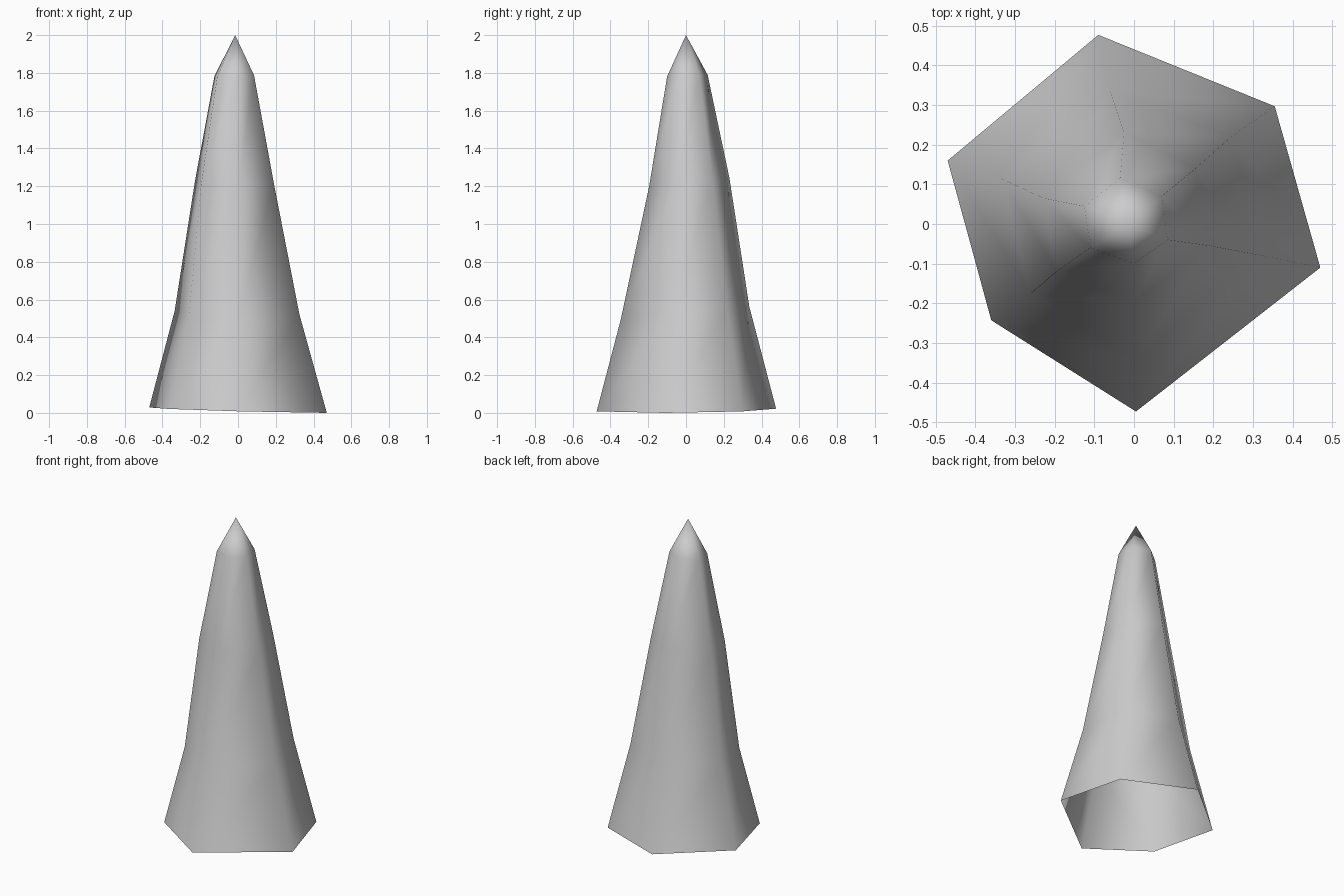
import bpy
import bmesh

# Remove the default cube
cube = bpy.data.objects.get("Cube")
if cube:
    bpy.data.objects.remove(cube, do_unlink=True)


def make_material(name, colour):
    mat = bpy.data.materials.new(name)
    mat.use_nodes = True
    mat.diffuse_color = colour
    shader = mat.node_tree.nodes["Principled BSDF"]
    shader.inputs["Base Color"].default_value = colour
    return mat


def tilted_ring(bm, outline, height, tilt_x, tilt_y):
    """Add one loop of vertices lying on a slightly tilted plane."""
    return [bm.verts.new((x, y, height + tilt_x * x + tilt_y * y))
            for x, y in outline]


def bridge(bm, lower, upper):
    """Join two loops with a band of quads."""
    count = len(lower)
    for i in range(count):
        j = (i + 1) % count
        bm.faces.new((lower[i], lower[j], upper[j], upper[i]))


# Uneven six-sided outlines, from the open base up to the shoulder
base = [(.47, -.11), (.355, .297), (-.09, .477),
        (-.47, .16), (-.36, -.243), (.005, -.473)]
lower = [(.325, -.08), (.245, .22), (-.06, .335),
         (-.335, .115), (-.26, -.175), (0, -.345)]
middle = [(.19, -.055), (.155, .14), (-.025, .23),
          (-.228, .065), (-.195, -.12), (0, -.195)]
shoulder = [(.085, -.04), (.07, .07), (-.035, .115),
            (-.125, .045), (-.11, -.06), (0, -.1)]

# Spike shell: stacked rings closed by a pointed tip, hollow below
bm = bmesh.new()
rings = [tilted_ring(bm, base, .014, -.027, .012),
         tilted_ring(bm, lower, .53, 0, .1),
         tilted_ring(bm, middle, 1.22, 0, .1),
         tilted_ring(bm, shoulder, 1.785, .04, .04)]
for below, above in zip(rings, rings[1:]):
    bridge(bm, below, above)

tip = bm.verts.new((-.015, 0, 2))
top = rings[-1]
for i in range(len(top)):
    bm.faces.new((top[i], top[(i + 1) % len(top)], tip))

# Fully smooth shading over the low-poly form
for face in bm.faces:
    face.smooth = True

mesh = bpy.data.meshes.new("spike")
bm.to_mesh(mesh)
bm.free()
mesh.materials.append(make_material("light grey stone", (.6, .6, .6, 1)))
spike = bpy.data.objects.new("spike", mesh)
bpy.context.collection.objects.link(spike)
